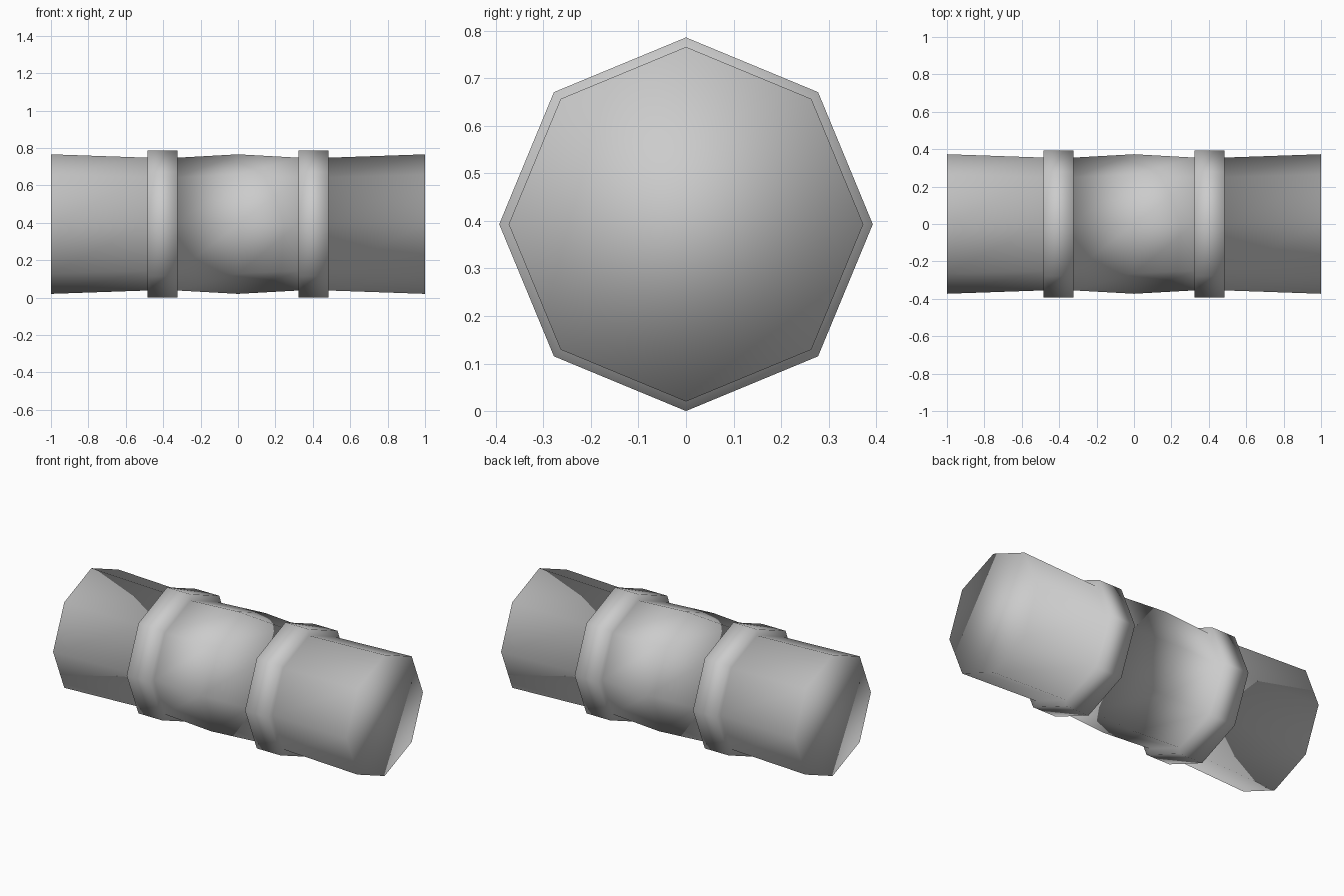
import bpy, bmesh, math

if "Cube" in bpy.data.objects:
    bpy.data.objects.remove(bpy.data.objects["Cube"])

SIDES = 8
CENTRE_Z = 0.393

# Half profile (x, radius): middle bulge, waist, raised hoop, waist, end rim
half = [(0.0, 0.373), (0.323, 0.355), (0.323, 0.393),
        (0.484, 0.393), (0.484, 0.355), (1.0, 0.373)]
profile = [(-x, r) for x, r in reversed(half[1:])] + half


def lathe_x(name, pts):
    """Eight-sided smooth solid turned around the x axis."""
    bm = bmesh.new()
    rings = []
    for x, r in pts:
        rings.append([bm.verts.new((x,
                                    r * math.sin(2 * math.pi * i / SIDES),
                                    CENTRE_Z + r * math.cos(2 * math.pi * i / SIDES)))
                      for i in range(SIDES)])
    for a, b in zip(rings, rings[1:]):
        for i in range(SIDES):
            j = (i + 1) % SIDES
            bm.faces.new((a[i], a[j], b[j], b[i]))
    # End caps
    bm.faces.new(rings[0])
    bm.faces.new(rings[-1])
    bmesh.ops.recalc_face_normals(bm, faces=bm.faces[:])
    for f in bm.faces:
        f.smooth = True
    mesh = bpy.data.meshes.new(name)
    bm.to_mesh(mesh)
    bm.free()
    obj = bpy.data.objects.new(name, mesh)
    bpy.context.collection.objects.link(obj)
    return obj


# Barrel body with its two hoops
lathe_x("banded_barrel", profile)
